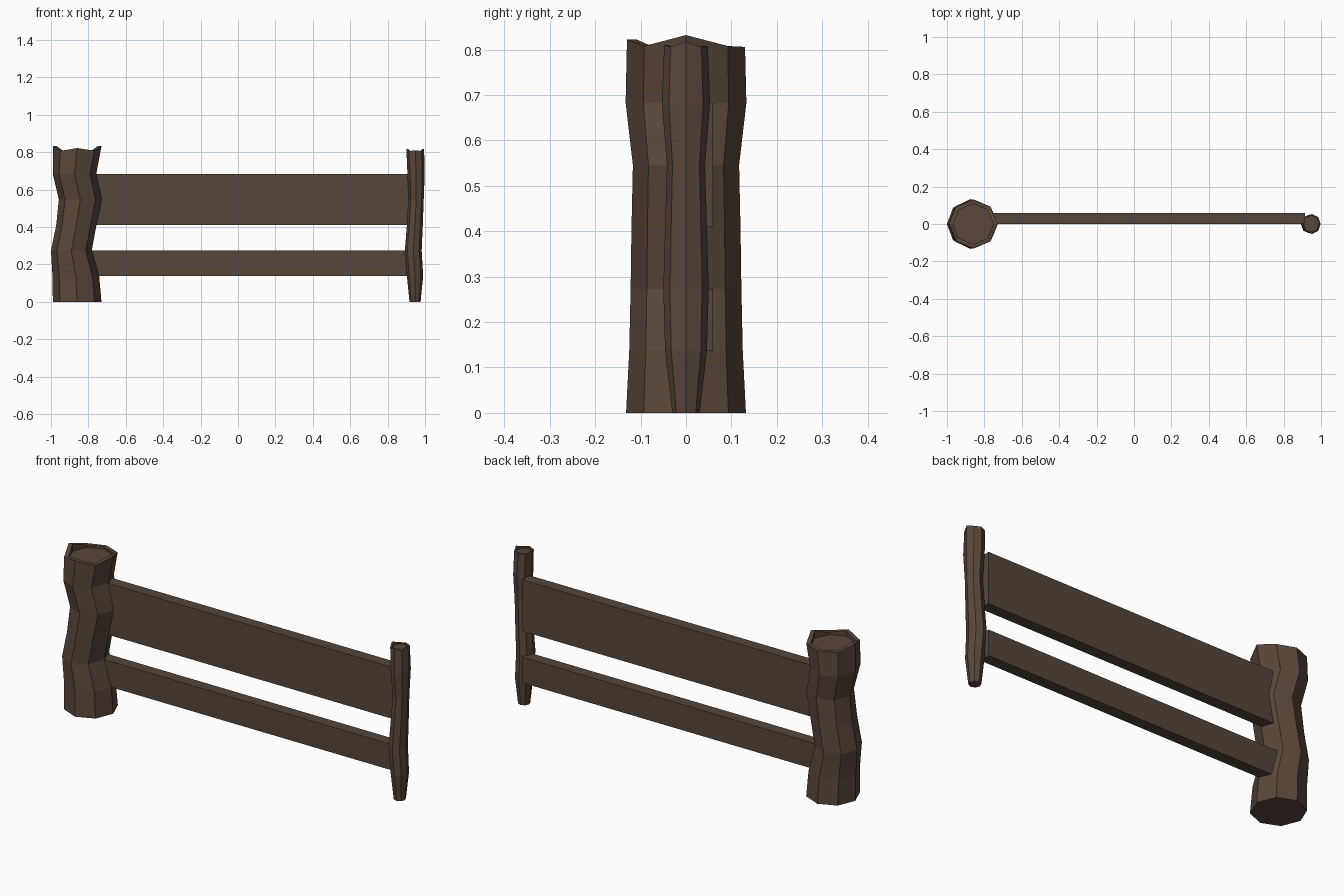
import bpy, bmesh, math

if "Cube" in bpy.data.objects:
    bpy.data.objects.remove(bpy.data.objects["Cube"])


def material(name, rgb):
    m = bpy.data.materials.new(name)
    m.diffuse_color = (*rgb, 1)
    m.use_nodes = True
    m.node_tree.nodes["Principled BSDF"].inputs["Base Color"].default_value = m.diffuse_color
    return m


bark = material("dark bark brown", (0.100, 0.062, 0.043))
plank = material("plank brown", (0.094, 0.062, 0.041))


def finish(bm, name, mat):
    bmesh.ops.recalc_face_normals(bm, faces=bm.faces)
    me = bpy.data.meshes.new(name)
    bm.to_mesh(me)
    bm.free()
    me.materials.append(mat)
    ob = bpy.data.objects.new(name, me)
    bpy.context.collection.objects.link(ob)


def post(name, rings, top, rim, depth):
    """Loft octagons (left x, right x, y radius, z); ragged rim, sunken top."""
    bm = bmesh.new()
    loops = []

    def add_ring(x0, x1, ry, heights):
        cx, rx = (x0 + x1) / 2, (x1 - x0) / 2
        loops.append([bm.verts.new((cx + rx * math.cos(i * math.pi / 4),
                                    ry * math.sin(i * math.pi / 4), heights[i]))
                      for i in range(8)])

    for x0, x1, ry, z in rings:
        add_ring(x0, x1, ry, [z] * 8)
    x0, x1, ry = top[:3]
    add_ring(x0, x1, ry, top[3])
    add_ring(x0 + rim, x1 - rim, ry - rim, top[3])
    add_ring(x0 + rim, x1 - rim, ry - rim, [depth] * 8)
    for a, b in zip(loops, loops[1:]):
        for i in range(8):
            j = (i + 1) % 8
            bm.faces.new((a[i], a[j], b[j], b[i]))
    bm.faces.new(loops[0])
    bm.faces.new(loops[-1])
    finish(bm, name, bark)


def rail(name, x0, x1, y0, y1, z0, z1):
    bm = bmesh.new()
    bmesh.ops.create_cube(bm, size=1)
    for v in bm.verts:
        v.co = (x1 if v.co.x > 0 else x0, y1 if v.co.y > 0 else y0,
                z1 if v.co.z > 0 else z0)
    finish(bm, name, plank)


# Thick crooked post, rim heights run counter-clockwise from +x
post("thick_post",
     [(-.99, -.73, .132, 0), (-.992, -.742, .125, .137), (-1.0, -.782, .122, .273),
      (-.972, -.757, .12, .41), (-.958, -.728, .117, .546), (-.99, -.758, .133, .683)],
     (-.99, -.73, .13, [.832, .808, .806, .808, .832, .806, .822, .808]),
     .022, .795)

# Thin crooked post
post("thin_post",
     [(.917, .976, .03, 0), (.903, .99, .046, .137), (.892, .982, .05, .273),
      (.903, .988, .046, .41), (.913, .993, .042, .546), (.906, .998, .053, .683)],
     (.9, .995, .048, [.818, .806, .808, .805, .818, .806, .81, .806]),
     .009, .8)

# Rails
rail("upper_rail", -.83, .915, 0, .06, .41, .682)
rail("lower_rail", -.83, .915, 0, .06, .137, .273)
